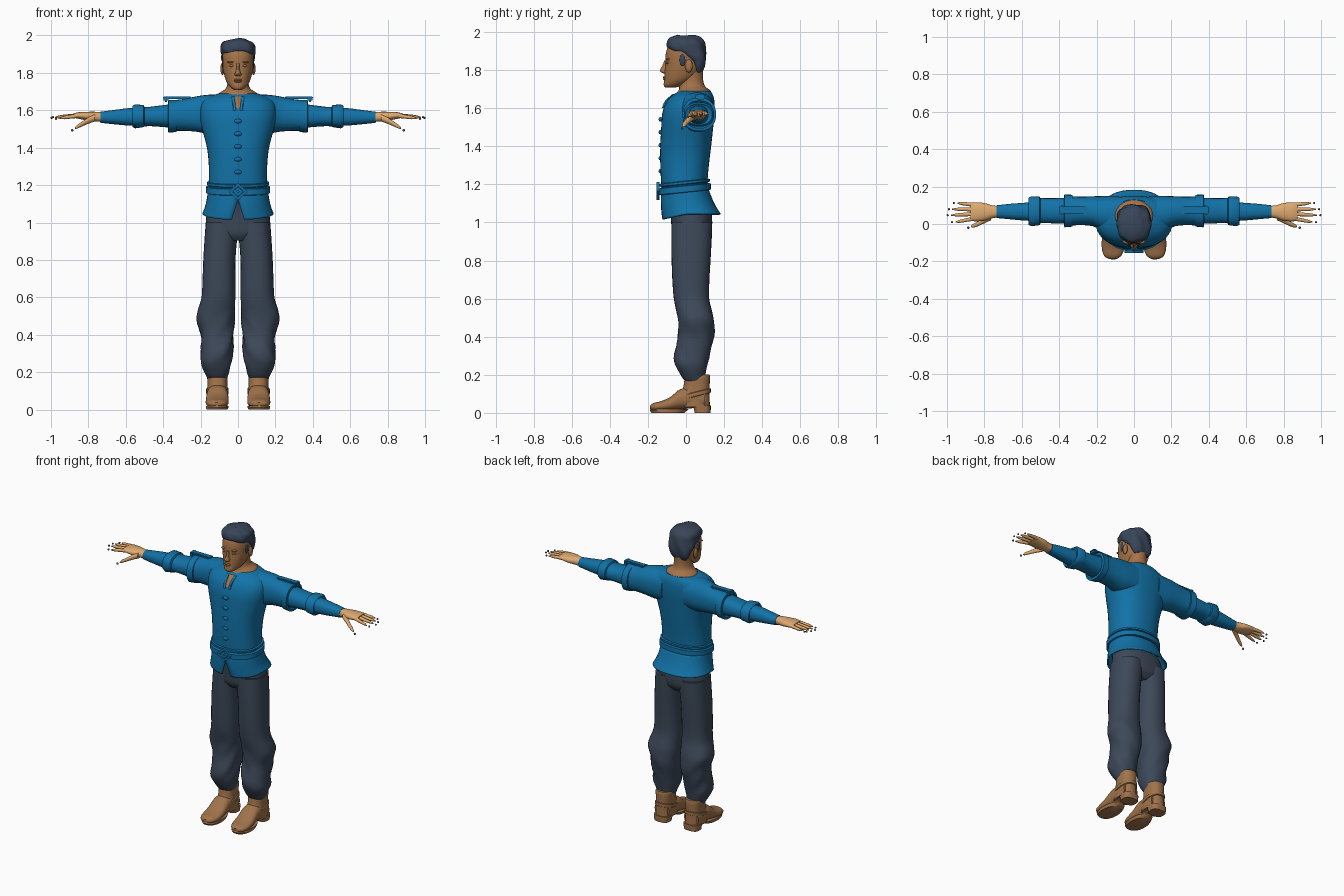
import bpy, bmesh, math
from mathutils import Vector


def material(name, r, g, b):
    m = bpy.data.materials.new(name)
    m.diffuse_color = (r, g, b, 1)
    return m


BLUE = material("blue_cloth", 0.006, 0.17, 0.39)
DARK = material("slate_cloth", 0.046, 0.066, 0.10)
HAIR = material("dark_hair", 0.04, 0.06, 0.10)
FACE = material("face_skin", 0.37, 0.17, 0.065)
HAND = material("hand_skin", 0.74, 0.40, 0.16)
BOOT = material("brown_leather", 0.35, 0.17, 0.07)
NAIL = material("nail_grey", 0.12, 0.10, 0.09)


def finish(name, bm, mat, mirror=False, thick=0, angle=40):
    bmesh.ops.recalc_face_normals(bm, faces=bm.faces)
    me = bpy.data.meshes.new(name)
    bm.to_mesh(me)
    bm.free()
    ob = bpy.data.objects.new(name, me)
    bpy.context.collection.objects.link(ob)
    me.materials.append(mat)
    bpy.ops.object.select_all(action='DESELECT')
    ob.select_set(True)
    bpy.context.view_layer.objects.active = ob
    bpy.ops.object.shade_smooth_by_angle(angle=math.radians(angle))
    if thick:
        ob.modifiers.new("thickness", 'SOLIDIFY').thickness = thick
    if mirror:
        ob.modifiers.new("mirror", 'MIRROR')
    return ob


def spline(rows, m):
    """Smoothly subdivide the list of sections."""
    out = []
    for i in range(len(rows) - 1):
        p = [rows[max(0, i - 1)], rows[i], rows[i + 1], rows[min(len(rows) - 1, i + 2)]]
        for k in range(m):
            t = k / m
            out.append([0.5 * (2 * b + (c - a) * t + (2 * a - 5 * b + 4 * c - d) * t * t
                        + (3 * b - a - 3 * c + d) * t ** 3) for a, b, c, d in zip(*p)])
    return out + [list(rows[-1])]


def loft(name, axis, rows, mat, n=28, e=2.3, m=3, mirror=False, warp=None, gap=None,
         thick=0, caps=True):
    """Rows are (position, low a, high a, low b, high b) along the axis."""
    bm = bmesh.new()
    rings = []
    for t, a0, a1, b0, b1 in spline(rows, m):
        g = gap(t) / max(a1, 0.01) if gap else 0
        ring = []
        for i in range(n + 1 if gap else n):
            w = -math.pi / 2 + g + (2 * math.pi - 2 * g) * i / n
            c, s = math.cos(w), math.sin(w)
            a = (a0 + a1) / 2 + (a1 - a0) / 2 * math.copysign(abs(c) ** (2 / e), c)
            b = (b0 + b1) / 2 + (b1 - b0) / 2 * math.copysign(abs(s) ** (2 / e), s)
            co = {'x': (t, a, b), 'y': (a, t, b), 'z': (a, b, t)}[axis]
            v = Vector(co)
            ring.append(bm.verts.new(warp(v) if warp else v))
        rings.append(ring)
    for r, q in zip(rings, rings[1:]):
        for i in range(n):
            j = i + 1 if gap else (i + 1) % n
            bm.faces.new((r[i], r[j], q[j], q[i]))
    if caps and not gap:
        bm.faces.new(rings[0])
        bm.faces.new(rings[-1])
    return finish(name, bm, mat, mirror, thick)


def blob(name, loc, size, mat, mirror=False):
    bm = bmesh.new()
    bmesh.ops.create_uvsphere(bm, u_segments=14, v_segments=9, radius=1)
    for v in bm.verts:
        v.co = Vector([v.co[i] * size[i] + loc[i] for i in range(3)])
    return finish(name, bm, mat, mirror)


def box(name, loc, size, mat, mirror=False):
    bm = bmesh.new()
    bmesh.ops.create_cube(bm, size=1)
    for v in bm.verts:
        v.co = Vector([v.co[i] * size[i] + loc[i] for i in range(3)])
    bmesh.ops.bevel(bm, geom=bm.edges[:], offset=min(size) * 0.25, segments=2, affect='EDGES')
    return finish(name, bm, mat, mirror)


# Tunic body
loft("tunic_body", 'z', [(1.13, -.158, .158, -.125, .115), (1.2, -.157, .157, -.13, .112),
     (1.3, -.156, .156, -.135, .12), (1.4, -.166, .166, -.135, .132), (1.5, -.192, .192, -.13, .143),
     (1.57, -.205, .205, -.125, .15), (1.63, -.2, .2, -.105, .15), (1.665, -.17, .17, -.075, .143),
     (1.69, -.105, .105, -.035, .13)], BLUE, n=40)

# Flared tunic skirt, slit at the front and lower there
loft("tunic_skirt", 'z', [(1.17, -.16, .16, -.13, .12), (1.12, -.168, .168, -.132, .14),
     (1.08, -.178, .178, -.13, .16), (1.045, -.192, .192, -.125, .183)], BLUE, n=40, thick=.008,
     gap=lambda t: max(.002, .32 * (1.125 - t)),
     warp=lambda v: v - Vector((0, 0, .03 * max(0, -v.y / .13) * max(0, (1.15 - v.z) / .1))))

# Belt bands, tilted up at the back, with a diamond clasp
for name, z0, z1, d in (("belt_upper", 1.193, 1.213, .008), ("belt_lower", 1.15, 1.19, .013)):
    loft(name, 'z', [(z0, -.156, .156, -.128, .114), (z0 + .004, -.158 - d, .158 + d, -.131 - d, .117 + d),
         (z1 - .004, -.158 - d, .158 + d, -.131 - d, .117 + d), (z1, -.156, .156, -.128, .114)],
         BLUE, n=40, m=1, warp=lambda v: v + Vector((0, 0, .1 * v.y + .006)))
for name, r, w in (("belt_clasp", .038, .009), ("clasp_center", .016, .01)):
    bm = bmesh.new()
    rings = []
    for k in range(4):
        a = k * math.pi / 2
        rings.append([bm.verts.new((math.cos(a) * (r + dx * w) * 1.1, -.147 + dy * .007,
                      1.165 + math.sin(a) * (r + dx * w)))
                      for dx, dy in ((-1, -1), (1, -1), (1, 1), (-1, 1))])
    for k in range(4):
        for i in range(4):
            p, q, j = rings[k], rings[(k + 1) % 4], (i + 1) % 4
            bm.faces.new((p[i], p[j], q[j], q[i]))
    finish(name, bm, BLUE)

# Front fastenings and collar flap
for i in range(5):
    blob("tunic_button_%d" % i, (0, -.133, 1.27 + i * .068), (.02, .011, .012), BLUE)
for s in (-1, 1):
    loft("collar_edge_%d" % s, 'z', [(1.6, s * .018 - .008, s * .018 + .008, -.127, -.112),
         (1.64, s * .022 - .008, s * .022 + .008, -.109, -.093),
         (1.675, s * .028 - .008, s * .028 + .008, -.07, -.055)], BLUE, n=10)
loft("collar_gap", 'z', [(1.61, -.012, .012, -.122, -.11), (1.64, -.016, .016, -.104, -.09),
     (1.675, -.02, .02, -.066, -.05)], FACE, n=10)

# Sleeves: wide upper sleeve, cuffed lower sleeve, tight forearm
loft("upper_sleeve", 'x', [(.08, -.03, .15, 1.48, 1.685), (.16, -.035, .15, 1.475, 1.683),
     (.22, -.012, .148, 1.485, 1.675), (.28, -.006, .146, 1.49, 1.662),
     (.335, -.008, .148, 1.49, 1.655)], BLUE, mirror=True)
loft("upper_cuff", 'x', [(.328, 0, .14, 1.5, 1.645), (.33, -.014, .156, 1.484, 1.656),
     (.372, -.018, .158, 1.48, 1.655), (.375, -.005, .145, 1.495, 1.64),
     (.36, .005, .135, 1.51, 1.625)], BLUE, m=1, mirror=True)
loft("lower_sleeve", 'x', [(.34, .0, .14, 1.505, 1.635), (.42, .003, .138, 1.512, 1.625),
     (.48, .005, .138, 1.515, 1.618), (.53, .002, .14, 1.51, 1.622)], BLUE, mirror=True)
loft("lower_cuff", 'x', [(.495, .01, .13, 1.52, 1.61), (.505, -.006, .146, 1.51, 1.628),
     (.55, -.012, .148, 1.503, 1.632), (.565, -.003, .138, 1.512, 1.622),
     (.555, .015, .12, 1.52, 1.61)], BLUE, m=1, mirror=True)
loft("forearm_sleeve", 'x', [(.5, .015, .12, 1.515, 1.615), (.58, .018, .114, 1.518, 1.612),
     (.66, .025, .108, 1.525, 1.602), (.735, .032, .1, 1.533, 1.592)], BLUE, mirror=True)

# Shoulder straps
box("shoulder_strap", (.325, .075, 1.668), (.15, .036, .013), BLUE, True)
box("strap_buckle", (.385, .075, 1.66), (.026, .05, .03), BLUE, True)
box("strap_anchor", (.265, .075, 1.66), (.02, .042, .026), BLUE, True)

# Hands
loft("palm", 'x', [(.72, .036, .096, 1.538, 1.588), (.76, .03, .1, 1.54, 1.592),
     (.80, .018, .112, 1.545, 1.592), (.85, .014, .116, 1.554, 1.59),
     (.875, .02, .112, 1.56, 1.584)], HAND, n=20, mirror=True)
fingers = ((.03, .01, .955, 1.557), (.054, .047, .978, 1.562), (.078, .079, .972, 1.565),
           (.102, .112, .945, 1.566))
for i, (yb, yt, xt, zt) in enumerate(fingers):
    rows = []
    for k in range(5):
        t = k / 4
        x, y, z, r = .85 + (xt - .85) * t, yb + (yt - yb) * t, 1.572 + (zt - 1.572) * t, .0125 - .005 * t
        if k == 4:
            r = .003
        rows.append((x, y - r, y + r, z - r, z + r))
    loft("finger_%d" % i, 'x', rows, HAND, n=10, e=2, m=2, mirror=True)
    blob("fingertip_%d" % i, (xt + .018, yt, zt - .002), (.006, .006, .006), NAIL, True)
loft("thumb", 'x', [(.765, .02, .06, 1.54, 1.58), (.80, .004, .034, 1.528, 1.562),
     (.835, -.012, .014, 1.513, 1.538), (.86, -.02, .0, 1.502, 1.522),
     (.872, -.016, -.009, 1.5, 1.508)], HAND, n=12, e=2, mirror=True)
blob("thumb_tip", (.886, -.02, 1.494), (.007, .006, .007), NAIL, True)

# Neck and head
loft("neck", 'z', [(1.655, -.11, .11, -.075, .135), (1.692, -.1, .1, -.04, .128),
     (1.715, -.066, .066, -.036, .1), (1.75, -.056, .056, -.035, .09),
     (1.8, -.056, .056, -.035, .09)], FACE, e=2)
loft("head", 'z', [(1.708, -.018, .018, -.108, -.06), (1.722, -.04, .04, -.117, -.01),
     (1.75, -.061, .061, -.114, .04), (1.79, -.074, .074, -.112, .075), (1.83, -.081, .081, -.108, .088),
     (1.87, -.083, .083, -.108, .09), (1.91, -.08, .08, -.1, .09), (1.95, -.06, .06, -.07, .065),
     (1.965, -.02, .02, -.02, .02)], FACE, e=2.1, n=36)
loft("nose", 'z', [(1.782, -.012, .012, -.118, -.09), (1.79, -.019, .019, -.133, -.09),
     (1.80, -.015, .015, -.137, -.09), (1.82, -.009, .009, -.126, -.09),
     (1.85, -.008, .008, -.114, -.09)], FACE, n=14, e=2)
blob("upper_lip", (0, -.113, 1.763), (.024, .009, .005), FACE)
blob("lower_lip", (0, -.112, 1.754), (.02, .009, .006), FACE)
blob("eye", (.033, -.094, 1.838), (.015, .011, .007), FACE, True)
blob("eyebrow", (.035, -.095, 1.857), (.024, .012, .005), FACE, True)
blob("ear", (.083, .015, 1.822), (.011, .02, .034), FACE, True)


# Swept hair with wavy locks
def wave(v):
    w = math.atan2(v.y, v.x)
    k = 1 + .03 * math.sin(8 * w + 40 * v.z)
    return Vector((v.x * k, v.y * k, v.z + .004 * math.sin(60 * v.x + 1)))


loft("hair", 'z', [(1.79, -.05, .05, .05, .086), (1.815, -.068, .068, .04, .097),
     (1.845, -.08, .08, .025, .102), (1.87, -.088, .088, -.01, .104), (1.895, -.09, .09, -.06, .104),
     (1.915, -.091, .091, -.096, .102), (1.945, -.09, .09, -.098, .096), (1.968, -.074, .074, -.085, .078),
     (1.982, -.04, .04, -.045, .045)], HAIR, n=44, warp=wave)
blob("sideburn", (.079, -.018, 1.855), (.008, .016, .035), HAIR, True)

# Trousers
loft("trouser_seat", 'z', [(.905, -.07, .07, -.05, .1), (.94, -.155, .155, -.072, .13),
     (1.0, -.172, .172, -.078, .138), (1.07, -.162, .162, -.085, .13), (1.12, -.15, .15, -.1, .1)],
     DARK, n=36)
loft("trouser_leg", 'z', [(.165, .06, .162, .0, .095), (.185, .052, .172, -.02, .1),
     (.25, .036, .2, -.055, .112), (.31, .028, .197, -.062, .125), (.40, .024, .198, -.042, .147),
     (.48, .018, .222, -.042, .148), (.53, .016, .216, -.05, .138), (.6, .014, .195, -.064, .122),
     (.7, .014, .19, -.072, .123), (.82, .012, .185, -.076, .13), (.93, .003, .178, -.077, .136),
     (1.0, .0, .173, -.077, .138)], DARK, n=30, mirror=True,
     warp=lambda v: v + Vector((.006, .004, 0)) * max(0, 1 - abs(v.z - .36) / .2)
     * math.sin(5 * math.atan2(v.y - .04, v.x - .11) + 45 * v.z))

# Boots
loft("boot_shaft", 'z', [(.03, .054, .166, -.03, .126), (.08, .055, .165, -.035, .124),
     (.13, .057, .163, -.015, .124), (.195, .055, .165, -.005, .125), (.2, .065, .155, .005, .115)],
     BOOT, mirror=True)
loft("boot_foot", 'y', [(.1, .056, .164, .025, .12), (.04, .055, .166, .025, .135),
     (-.03, .052, .168, .018, .125), (-.08, .05, .172, .012, .085), (-.13, .052, .172, .01, .062),
     (-.17, .068, .16, .012, .052), (-.188, .095, .132, .02, .038)], BOOT, mirror=True)
loft("boot_sole", 'z', [(0, .056, .168, -.182, -.01), (.012, .05, .172, -.19, .005),
     (.02, .052, .17, -.186, .015)], BOOT, m=1, mirror=True)
loft("boot_heel", 'z', [(0, .06, .162, .045, .128), (.015, .058, .163, .043, .13),
     (.04, .055, .166, .035, .13)], BOOT, m=1, e=3, mirror=True)
loft("boot_strap", 'z', [(.085, .055, .165, -.03, .122), (.088, .05, .17, -.036, .13),
     (.108, .05, .17, -.033, .13), (.111, .055, .165, -.026, .122)], BOOT, m=1, mirror=True,
     warp=lambda v: v + Vector((0, 0, .25 * (v.y - .05))))
